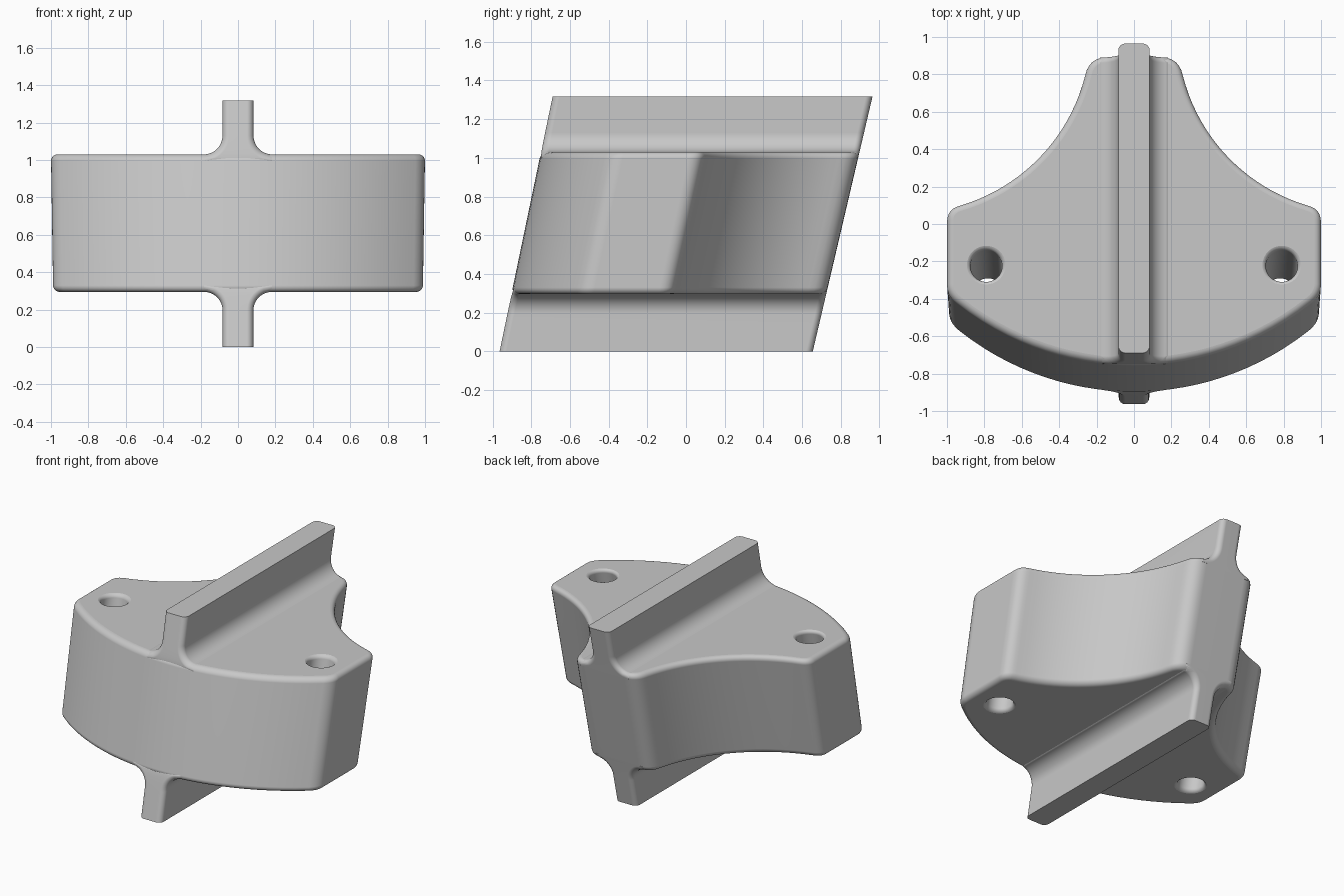
import bpy
import bmesh
from math import sin, cos, pi, sqrt, radians

if "Cube" in bpy.data.objects:
    bpy.data.objects.remove(bpy.data.objects["Cube"], do_unlink=True)

LOW, HIGH, TOP = 0.295, 1.03, 1.317   # block faces and overall height
FRONT, BACK, FRONT_R = -0.75, 0.897, 1.52
EDGE, FILLET, RIB = 0.035, 0.1, 0.083  # edge round, rib fillet, rib half width
STEPS = 6

grey = bpy.data.materials.new("plain grey")
grey.use_nodes = True
grey.diffuse_color = (0.58, 0.58, 0.58, 1)
grey.node_tree.nodes["Principled BSDF"].inputs["Base Color"].default_value = grey.diffuse_color


def lean(x, y, z):
    """Slant the upright shape backwards, with a slight flare upwards."""
    s = 1 + 0.016 * (z - HIGH)
    return x * s, y * s + 0.22 * (z - HIGH), z


def loft(name, rings):
    """Skin a stack of closed rings, with flat end caps."""
    bm = bmesh.new()
    loops = [[bm.verts.new(lean(*p)) for p in ring] for ring in rings]
    for a, b in zip(loops, loops[1:]):
        for i in range(len(a)):
            j = (i + 1) % len(a)
            bm.faces.new((a[i], a[j], b[j], b[i])).smooth = True
    for cap in (loops[0][::-1], loops[-1]):
        face = bm.faces.new(cap)
        face.smooth = False
        for e in face.edges:
            e.smooth = False
    bmesh.ops.recalc_face_normals(bm, faces=bm.faces[:])
    mesh = bpy.data.meshes.new(name)
    bm.to_mesh(mesh)
    bm.free()
    mesh.materials.append(grey)
    obj = bpy.data.objects.new(name, mesh)
    bpy.context.collection.objects.link(obj)
    return obj


def even_normals(obj):
    mod = obj.modifiers.new("even_normals", "WEIGHTED_NORMAL")
    mod.keep_sharp = True


def round_corner(a, corner, b, n=6):
    """Points strictly between a and b, curving towards the corner."""
    pts = []
    for i in range(1, n):
        t = i / n
        pts.append(tuple((1 - t) ** 2 * p + 2 * t * (1 - t) * c + t * t * q
                         for p, c, q in zip(a, corner, b)))
    return pts


def front_y(x):
    return FRONT + FRONT_R - sqrt(FRONT_R ** 2 - x * x)


def half_outline():
    bow = [(0.95 * i / 14, front_y(0.95 * i / 14)) for i in range(15)]
    scoop = []
    for i in range(21):
        a = radians(253.5 + (194.2 - 253.5) * i / 20)
        scoop.append((1.206 + 0.974 * cos(a), 1.039 + 0.974 * sin(a)))
    side_a, side_b, tip = (1, -0.32), (1, 0.02), (0.15, BACK)
    return (bow + round_corner(bow[-1], (1, -0.375), side_a) + [side_a, side_b]
            + round_corner(side_b, (1, 0.087), scoop[0]) + scoop
            + round_corner(scoop[-1], (0.242, BACK), tip) + [tip])


def inset(pts, d):
    out = []
    for i, (x, y) in enumerate(pts):
        (ax, ay), (bx, by) = pts[i - 1], pts[(i + 1) % len(pts)]
        tx, ty = bx - ax, by - ay
        length = sqrt(tx * tx + ty * ty)
        out.append((x - ty / length * d, y + tx / length * d))
    return out


# Block: fan-shaped outline with rounded top and bottom edges
half = half_outline()
outline = half + [(-x, y) for x, y in half[:0:-1]]
quarter = [i * pi / 2 / STEPS for i in range(STEPS + 1)]
levels = [(EDGE * (1 - sin(t)), LOW + EDGE * (1 - cos(t))) for t in quarter]
levels += [(d, LOW + HIGH - z) for d, z in reversed(levels)]
block = loft("block", [[(x, y, z) for x, y in inset(outline, d)] for d, z in levels])

# Two slanted bolt holes with softened mouths
MOUTH, HOLE = 0.025, 0.085
spool = [(HOLE + MOUTH, LOW - 0.1)]
spool += [(HOLE + MOUTH * (1 - sin(t)), LOW - 0.001 + MOUTH * (1 - cos(t))) for t in quarter]
spool += [(r, LOW + HIGH - z) for r, z in reversed(spool)]
circle = [i * 2 * pi / 40 for i in range(40)]
for side, sign in (("left", 1), ("right", -1)):
    cutter = loft(side + "_hole_cutter",
                  [[(sign * 0.79 + r * cos(a), -0.22 + r * sin(a), z) for a in circle]
                   for r, z in spool])
    cutter.hide_render = True
    cutter.hide_viewport = True
    cut = block.modifiers.new(side + "_hole", "BOOLEAN")
    cut.operation = "DIFFERENCE"
    cut.solver = "EXACT"
    cut.object = cutter
even_normals(block)


def rib_ring(h, z):
    """Rib section at height h above the block face, widening into the fillet."""
    front, back = [], []
    for t in quarter:
        d, e = EDGE * (1 - sin(t)), EDGE * (1 - cos(t))
        reach = (FILLET + d) ** 2 - max(FILLET - h, 0) ** 2
        w = RIB + FILLET - sqrt(max(reach, 0))
        front.append((w, front_y(w) + e, z))
        back.append((w, BACK - e, z))
    right = front + back[::-1]
    return right + [(-x, y, zz) for x, y, zz in reversed(right)]


# Ribs above and below the block
heights = [-EDGE + EDGE * i / 4 for i in range(4)]
heights += [FILLET * (1 - cos(i * pi / 20)) for i in range(11)]
for name, face, end in (("upper_rib", HIGH, TOP), ("lower_rib", LOW, 0)):
    sign = 1 if end > face else -1
    stack = [(h, face + sign * h) for h in heights] + [(abs(end - face), end)]
    even_normals(loft(name, [rib_ring(h, z) for h, z in stack]))
